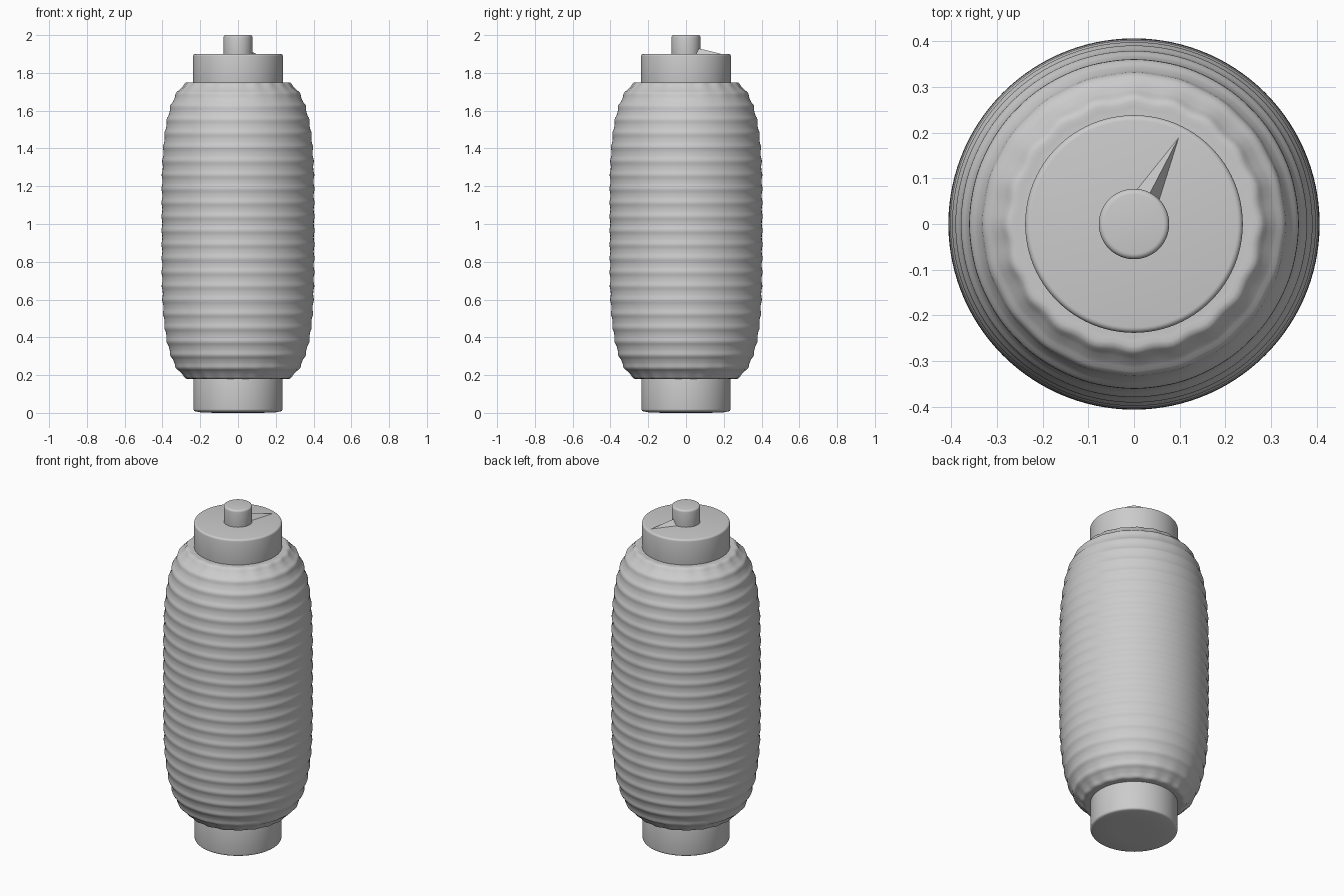
import bpy, bmesh, math

cube = bpy.data.objects.get("Cube")
if cube:
    bpy.data.objects.remove(cube)

grey = bpy.data.materials.new("plain grey")
grey.use_nodes = True
COLOUR = (0.6, 0.6, 0.6, 1)
grey.diffuse_color = COLOUR
grey.node_tree.nodes["Principled BSDF"].inputs["Base Color"].default_value = COLOUR


def finish(name, bm, angle=40):
    bmesh.ops.recalc_face_normals(bm, faces=bm.faces)
    mesh = bpy.data.meshes.new(name)
    bm.to_mesh(mesh)
    bm.free()
    obj = bpy.data.objects.new(name, mesh)
    bpy.context.collection.objects.link(obj)
    mesh.materials.append(grey)
    bpy.ops.object.select_all(action="DESELECT")
    obj.select_set(True)
    bpy.context.view_layer.objects.active = obj
    bpy.ops.object.shade_smooth_by_angle(angle=math.radians(angle))
    return obj


def lathe(name, profile, sides=96, wobble=None, angle=40):
    """Turn a list of (radius, height) points around z and cap both ends."""
    bm = bmesh.new()
    rings = []
    for r, z in profile:
        ring = []
        for i in range(sides):
            a = math.tau * i / sides
            k = r + (wobble(a, z) if wobble else 0)
            ring.append(bm.verts.new((k * math.cos(a), k * math.sin(a), z)))
        rings.append(ring)
    for low, high in zip(rings, rings[1:]):
        for i in range(sides):
            j = (i + 1) % sides
            bm.faces.new((low[i], low[j], high[j], high[i]))
    bm.faces.new(rings[0])
    bm.faces.new(rings[-1])
    return finish(name, bm, angle)


def drum(radius, bottom, top, bevel):
    """Profile of a cylinder with rounded rims."""
    arc = [(bevel * math.sin(math.pi * i / 8), bevel * (1 - math.cos(math.pi * i / 8)))
           for i in range(5)]
    inner = radius - bevel
    return ([(inner + s, bottom + h) for s, h in arc]
            + [(inner + s, top - h) for s, h in reversed(arc)])


# Paper body: rounded barrel with a raised rib at each hoop
MIDDLE, HALF, NECK, BULGE, RIBS = 0.965, 0.785, 0.235, 0.166, 23


def barrel(u):
    t = math.sin(u * math.pi / 2)
    return NECK + BULGE * math.sqrt(max(0, 1 - t ** 4)), MIDDLE + HALF * t


fine = [barrel(-1 + i / 1000) for i in range(2001)]
lengths = [0]
for (r0, z0), (r1, z1) in zip(fine, fine[1:]):
    lengths.append(lengths[-1] + math.hypot(r1 - r0, z1 - z0))

body_profile = []
STEPS = RIBS * 8
index = 1
for s in range(STEPS + 1):
    target = lengths[-1] * s / STEPS
    while index < len(fine) - 1 and lengths[index] < target:
        index += 1
    (r0, z0), (r1, z1) = fine[index - 1], fine[index]
    run = math.hypot(r1 - r0, z1 - z0)
    phase = s / 8 - 0.5
    curve = abs(z1 - MIDDLE) / HALF
    lift = (0.005 + 0.003 * curve ** 4) * abs(math.cos(math.pi * phase)) ** 4
    body_profile.append((r1 + lift * (z1 - z0) / run, z1 - lift * (r1 - r0) / run))


# Soft creases in the paper near both necks
def crease(a, z):
    edge = min(1, abs(z - MIDDLE) / HALF)
    return 0.004 * edge ** 16 * math.cos(20 * a)


lathe("paper_body", body_profile, 120, crease, 60)

# Collars and knob
lathe("top_collar", drum(0.238, 1.74, 1.9, 0.012))
lathe("bottom_collar", [(0.12, 0.0), (0.2, 0.003)] + drum(0.236, 0.008, 0.2, 0.012))
lathe("top_knob", drum(0.077, 1.88, 2.0, 0.012), 64)

# Thin pointed wedge leaning against the knob
bm = bmesh.new()
tip, left, right, ridge = [bm.verts.new(p) for p in (
    (0.102, 0.197, 1.898), (0.0, 0.07, 1.898),
    (0.056, 0.05, 1.898), (0.034, 0.066, 1.93))]
for face in ((tip, left, ridge), (tip, ridge, right), (left, right, ridge), (tip, right, left)):
    bm.faces.new(face)
finish("pointed_wedge", bm, 5)
